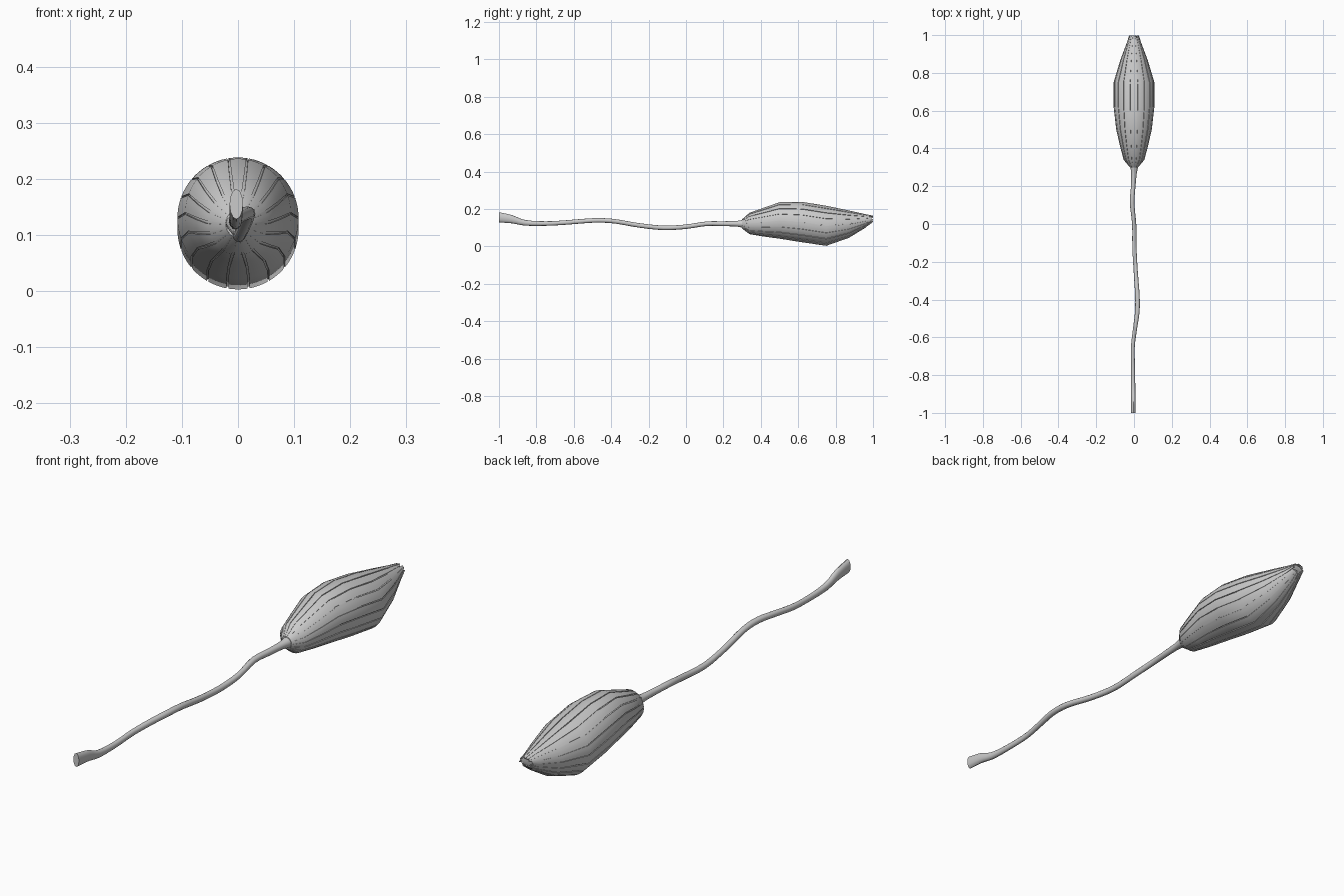
import bpy, bmesh, random
from math import sin, cos, pi, tau

if "Cube" in bpy.data.objects:
    bpy.data.objects.remove(bpy.data.objects["Cube"])

random.seed(4)


def finish(name, verts, faces, angle=0.6):
    me = bpy.data.meshes.new(name)
    me.from_pydata(verts, [], faces)
    bm = bmesh.new()
    bm.from_mesh(me)
    bmesh.ops.recalc_face_normals(bm, faces=bm.faces)
    bm.to_mesh(me)
    bm.free()
    ob = bpy.data.objects.new(name, me)
    bpy.context.collection.objects.link(ob)
    bpy.ops.object.select_all(action='DESELECT')
    ob.select_set(True)
    bpy.context.view_layer.objects.active = ob
    bpy.ops.object.shade_smooth_by_angle(angle=angle)
    return ob


def loft(name, stations, sides):
    """Closed tube from (x, y, z, half width, half height) stations."""
    verts, faces = [], []
    for x, y, z, w, h in stations:
        for i in range(sides):
            a = tau * i / sides
            verts.append((x + w * cos(a), y, z + h * sin(a)))
    for j in range(len(stations) - 1):
        for i in range(sides):
            k = (i + 1) % sides
            faces.append((j * sides + i, j * sides + k, (j + 1) * sides + k, (j + 1) * sides + i))
    faces.append(tuple(range(sides)))
    faces.append(tuple((len(stations) - 1) * sides + i for i in range(sides)))
    return finish(name, verts, faces, 0.9)


# Wavy stem with a flared cut end
path = [(-.003, -1, .155, .012, .027), (-.003, -.93, .145, .012, .022),
        (-.004, -.86, .126, .011, .015), (-.005, -.75, .122, .010, .012),
        (-.006, -.65, .127, .010, .012), (.006, -.55, .135, .011, .012),
        (.017, -.47, .139, .012, .012), (.018, -.38, .134, .012, .012),
        (.009, -.25, .112, .011, .012), (.002, -.12, .099, .011, .012),
        (.001, 0, .105, .011, .012), (-.010, .11, .121, .012, .012),
        (-.004, .2, .121, .012, .013), (0, .27, .121, .015, .015),
        (.001, .31, .120, .022, .022), (0, .35, .120, .022, .022)]


def spline(p, sub=3):
    out = []
    for i in range(len(p) - 1):
        q = [p[max(0, i - 1)], p[i], p[i + 1], p[min(len(p) - 1, i + 2)]]
        for s in range(sub):
            t = s / sub
            out.append(tuple(.5 * (2 * b + (c - a) * t + (2 * a - 5 * b + 4 * c - d) * t * t
                                   + (3 * b - a - 3 * c + d) * t ** 3) for a, b, c, d in zip(*q)))
    return out + [p[-1]]


loft("stem", spline(path), 12)

# Bud outline: y, bottom z, top z, half width
outline = [(.30, .095, .145, .022), (.34, .065, .180, .055), (.42, .052, .208, .076),
           (.50, .041, .236, .094), (.62, .022, .238, .108), (.75, .003, .217, .108),
           (.87, .045, .192, .072), (.96, .100, .172, .038), (1.0, .128, .164, .026)]
centre = [(0, y, (b + t) / 2, w, (t - b) / 2) for y, b, t, w in outline]

# Inner body of the bud
loft("bud_core", [(0, y - (.012 if y == 1 else 0), z, w * .93, h * .93)
                  for _, y, z, w, h in centre], 40)


# Overlapping petal strips: wide inner layer, narrower outer layer
def petal(name, angle, spread, scale, tip):
    cols = 5
    verts, faces = [], []
    n = len(centre)
    for thick in (0, .004):
        for j, (x, y, z, w, h) in enumerate(centre):
            s = spread * (.72 + .28 * sin(pi * j / (n - 1)))
            for i in range(cols):
                a = angle + s * (i / (cols - 1) - .5)
                yy = y - (tip if j == n - 1 else 0)
                verts.append((x + (w * scale - thick) * cos(a), yy,
                              z + (h * scale - thick) * sin(a)))
    m = n * cols
    for j in range(n - 1):
        for i in range(cols - 1):
            f = (j * cols + i, j * cols + i + 1, (j + 1) * cols + i + 1, (j + 1) * cols + i)
            faces += [f, tuple(v + m for v in reversed(f))]
    rim = ([i for i in range(cols)] + [j * cols + cols - 1 for j in range(1, n)]
           + [(n - 1) * cols + i for i in range(cols - 2, -1, -1)]
           + [j * cols for j in range(n - 2, 0, -1)])
    for a, b in zip(rim, rim[1:] + rim[:1]):
        faces.append((a, b, b + m, a + m))
    finish(name, verts, faces)


count = 18
for k in range(count):
    a = pi / 2 + tau * k / count
    petal(f"outer_petal_{k + 1}", a, tau / count * .92, 1.0, random.uniform(0, .012) if k else 0)
    petal(f"inner_petal_{k + 1}", a + pi / count, tau / count * .9, .965, random.uniform(0, .015))
